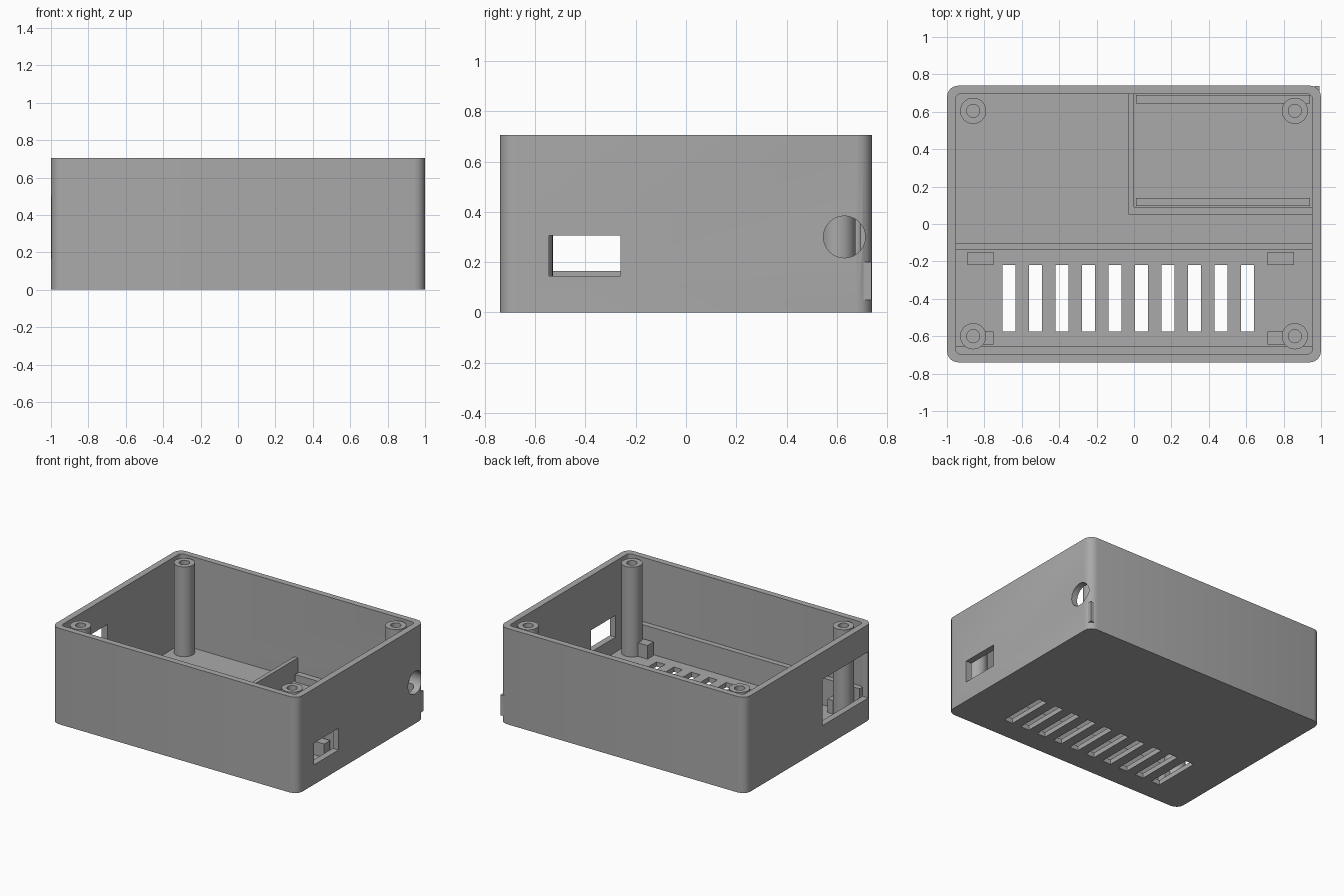
import bpy, bmesh, math
from mathutils import Vector, Matrix

cube = bpy.data.objects.get("Cube")
if cube:
    bpy.data.objects.remove(cube, do_unlink=True)

GREY = (0.4, 0.4, 0.4, 1)
grey = bpy.data.materials.new("grey plastic")
grey.use_nodes = True
grey.diffuse_color = GREY
grey.node_tree.nodes["Principled BSDF"].inputs["Base Color"].default_value = GREY

TOP, FLOOR = 0.705, 0.035
INNER_X, INNER_Y = 0.953, 0.695


def finish(bm, name):
    bmesh.ops.recalc_face_normals(bm, faces=bm.faces)
    mesh = bpy.data.meshes.new(name)
    bm.to_mesh(mesh)
    bm.free()
    mesh.materials.append(grey)
    obj = bpy.data.objects.new(name, mesh)
    bpy.context.collection.objects.link(obj)
    return obj


def box(name, x, y, z, radius=0):
    """Box from (min, max) ranges, with optional rounded upright edges."""
    bm = bmesh.new()
    bmesh.ops.create_cube(bm, size=1)
    for v in bm.verts:
        v.co = Vector([r[0] if c < 0 else r[1] for c, r in zip(v.co, (x, y, z))])
    if radius:
        upright = [e for e in bm.edges
                   if abs(e.verts[0].co.z - e.verts[1].co.z) > 0.01]
        bmesh.ops.bevel(bm, geom=upright, offset=radius, segments=4,
                        profile=0.5, affect='EDGES')
    return finish(bm, name)


def cut(target, cutter):
    mod = target.modifiers.new("cut", 'BOOLEAN')
    mod.operation = 'DIFFERENCE'
    mod.solver = 'EXACT'
    mod.object = cutter
    cutter.hide_render = True
    bpy.context.view_layer.objects.active = target
    bpy.ops.object.modifier_apply(modifier=mod.name)
    bpy.data.objects.remove(cutter, do_unlink=True)


def smooth(obj):
    bpy.ops.object.select_all(action='DESELECT')
    obj.select_set(True)
    bpy.context.view_layer.objects.active = obj
    bpy.ops.object.shade_smooth_by_angle(angle=math.radians(30))


# Open-topped case
case = box("case", (-1, 1), (-0.74, 0.74), (0, TOP), 0.06)
cut(case, box("cavity", (-INNER_X, INNER_X), (-INNER_Y, INNER_Y), (FLOOR, 1), 0.025))

# Side openings
cut(case, box("port_cutter", (0.9, 1.1), (-0.545, -0.26), (0.145, 0.305)))
cut(case, box("window_cutter", (-1.1, -0.9), (-0.69, -0.155), (0.165, 0.505)))
bm = bmesh.new()
bmesh.ops.create_cone(bm, cap_ends=True, segments=48, radius1=0.083, radius2=0.083,
                      depth=0.2, matrix=Matrix.Translation((1, 0.63, 0.3))
                      @ Matrix.Rotation(math.pi / 2, 4, 'Y'))
cut(case, finish(bm, "cable_hole_cutter"))

# Floor vents
for i in range(10):
    x = -0.668 + i * 0.1417
    cut(case, box("vent_cutter", (x - 0.035, x + 0.035), (-0.575, -0.22), (-0.1, 0.1)))
smooth(case)

# Corner screw posts with blind holes
for x in (-0.86, 0.86):
    for y in (-0.6, 0.605):
        bm = bmesh.new()
        profile = [(0.07, FLOOR - 0.01), (0.07, 0.695), (0.035, 0.695),
                   (0.035, 0.4), (0, 0.4)]
        verts = [bm.verts.new((r, 0, z)) for r, z in profile]
        edges = [bm.edges.new(pair) for pair in zip(verts, verts[1:])]
        bmesh.ops.spin(bm, geom=verts + edges, cent=(0, 0, 0), axis=(0, 0, 1),
                       angle=math.tau, steps=32)
        bmesh.ops.remove_doubles(bm, verts=bm.verts, dist=0.0005)
        bmesh.ops.translate(bm, verts=bm.verts, vec=(x, y, 0))
        smooth(finish(bm, "screw_post"))

# Board supports
for x in (-0.89, 0.715):
    for y in (-0.645, -0.22):
        box("board_support", (x, x + 0.14), (y, y + 0.07), (FLOOR, 0.135))

# Long rails either side of the board
box("front_rail", (-INNER_X, INNER_X), (-INNER_Y, -0.655), (FLOOR, 0.233))
box("middle_rail", (-INNER_X, INNER_X), (-0.135, -0.105), (FLOOR, 0.233))

# Rear bay walls and ledges
box("bay_side_wall", (-0.03, 0), (0.05, INNER_Y), (FLOOR, 0.19))
box("bay_front_wall", (0, INNER_X), (0.05, 0.09), (FLOOR, 0.19))
for y in (0.095, 0.645):
    box("bay_ledge", (0.012, 0.94), (y, y + 0.045), (FLOOR, 0.09))

# Small tab on the rear corner
box("corner_tab", (0.965, 0.993), (0.705, 0.737), (0.05, 0.2))
